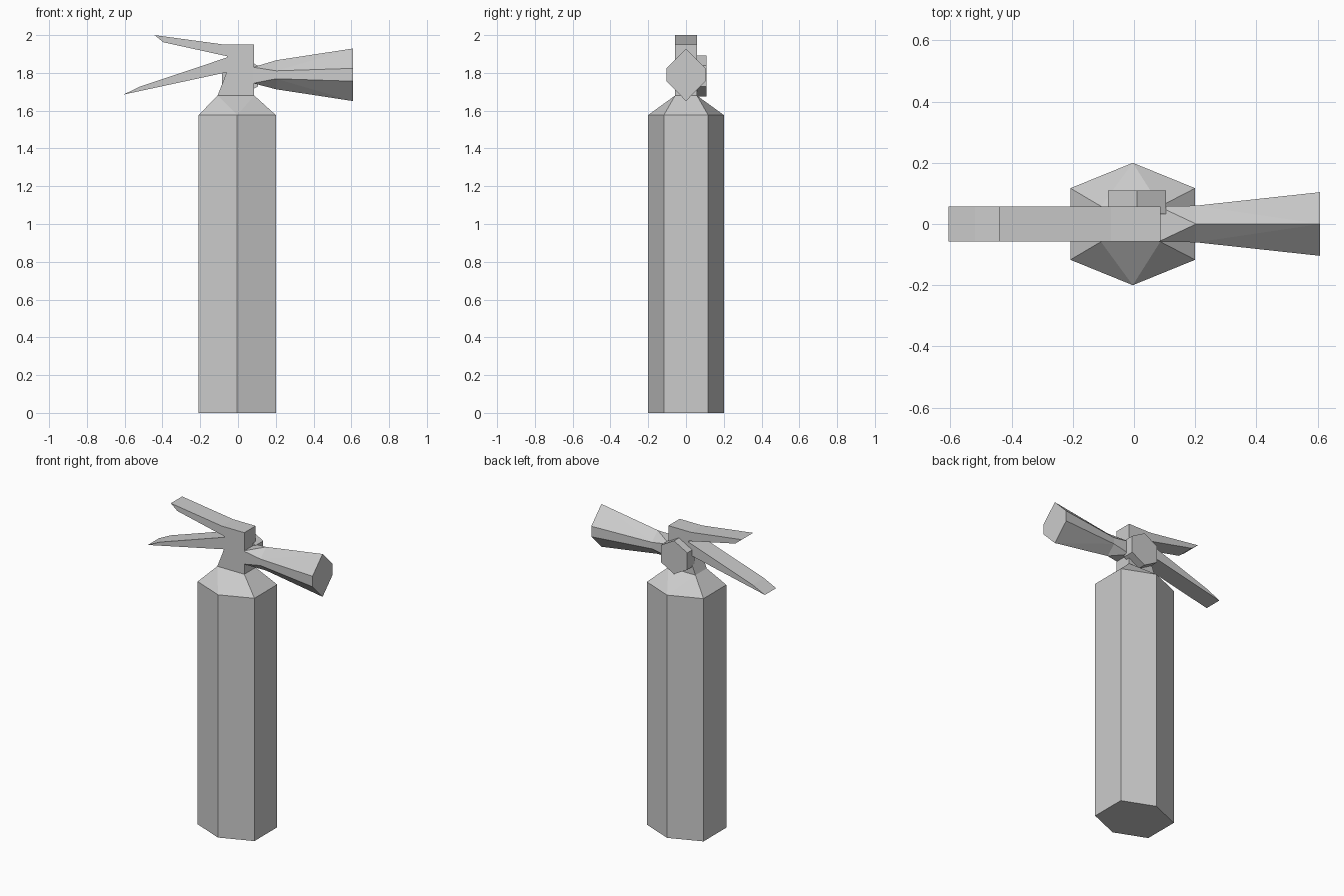
import bpy, bmesh

if "Cube" in bpy.data.objects:
    bpy.data.objects.remove(bpy.data.objects["Cube"])


def finish(name, bm):
    bmesh.ops.recalc_face_normals(bm, faces=bm.faces[:])
    me = bpy.data.meshes.new(name)
    bm.to_mesh(me)
    bm.free()
    ob = bpy.data.objects.new(name, me)
    bpy.context.collection.objects.link(ob)
    return ob


def hull(name, points):
    """Convex solid around a set of section points."""
    bm = bmesh.new()
    for p in points:
        bm.verts.new(p)
    bmesh.ops.convex_hull(bm, input=bm.verts[:])
    bmesh.ops.dissolve_limit(bm, angle_limit=0.01, verts=bm.verts[:], edges=bm.edges[:])
    return finish(name, bm)


def extrude_y(name, profile, y0, y1):
    """Extrude an xz outline from y0 to y1."""
    bm = bmesh.new()
    face = bm.faces.new([bm.verts.new((x, y0, z)) for x, z in profile])
    out = bmesh.ops.extrude_face_region(bm, geom=[face])
    moved = [v for v in out["geom"] if isinstance(v, bmesh.types.BMVert)]
    bmesh.ops.translate(bm, vec=(0, y1 - y0, 0), verts=moved)
    return finish(name, bm)


def hexagon(w, h, k):
    """Six points with apexes at +-h and sides at +-w."""
    return [(0, h), (w, k), (w, -k), (0, -h), (-w, -k), (-w, k)]


# Hexagonal tank with a shoulder narrowing to the rectangular neck
tank = hexagon(0.204, 0.2, 0.117)
neck = [(x, y, 1.68) for x in (-0.108, 0.086) for y in (-0.058, 0.058)]
hull("tank", [(x - 0.004, y, z) for x, y in tank for z in (0, 1.577)])
hull("shoulder", [(x - 0.004, y, 1.577) for x, y in tank] + neck)

# Valve head with both levers in one side profile
extrude_y("valve_and_levers", [
    (-0.108, 1.68), (0.086, 1.68), (0.086, 1.95), (-0.075, 1.95),
    (-0.442, 2.0), (-0.395, 1.962), (-0.057, 1.888), (-0.057, 1.882),
    (-0.52, 1.727), (-0.607, 1.685), (-0.06, 1.803)], -0.058, 0.058)

# Hexagonal pressure gauge on the back
extrude_y("gauge", [(x + 0.01, z + 1.783) for x, z in hexagon(0.095, 0.108, 0.055)],
          0.033, 0.109)

# Discharge horn: rectangular root blending to a flaring hexagon
root = [(0.08, y, z) for y in (-0.058, 0.058) for z in (1.745, 1.83)]
throat = [(0.203, y, z + 1.79) for y, z in hexagon(0.06, 0.077, 0.021)]
mouth = [(0.608, y, z + 1.79) for y, z in hexagon(0.104, 0.139, 0.034)]
hull("horn_root", root + throat)
hull("horn", throat + mouth)
